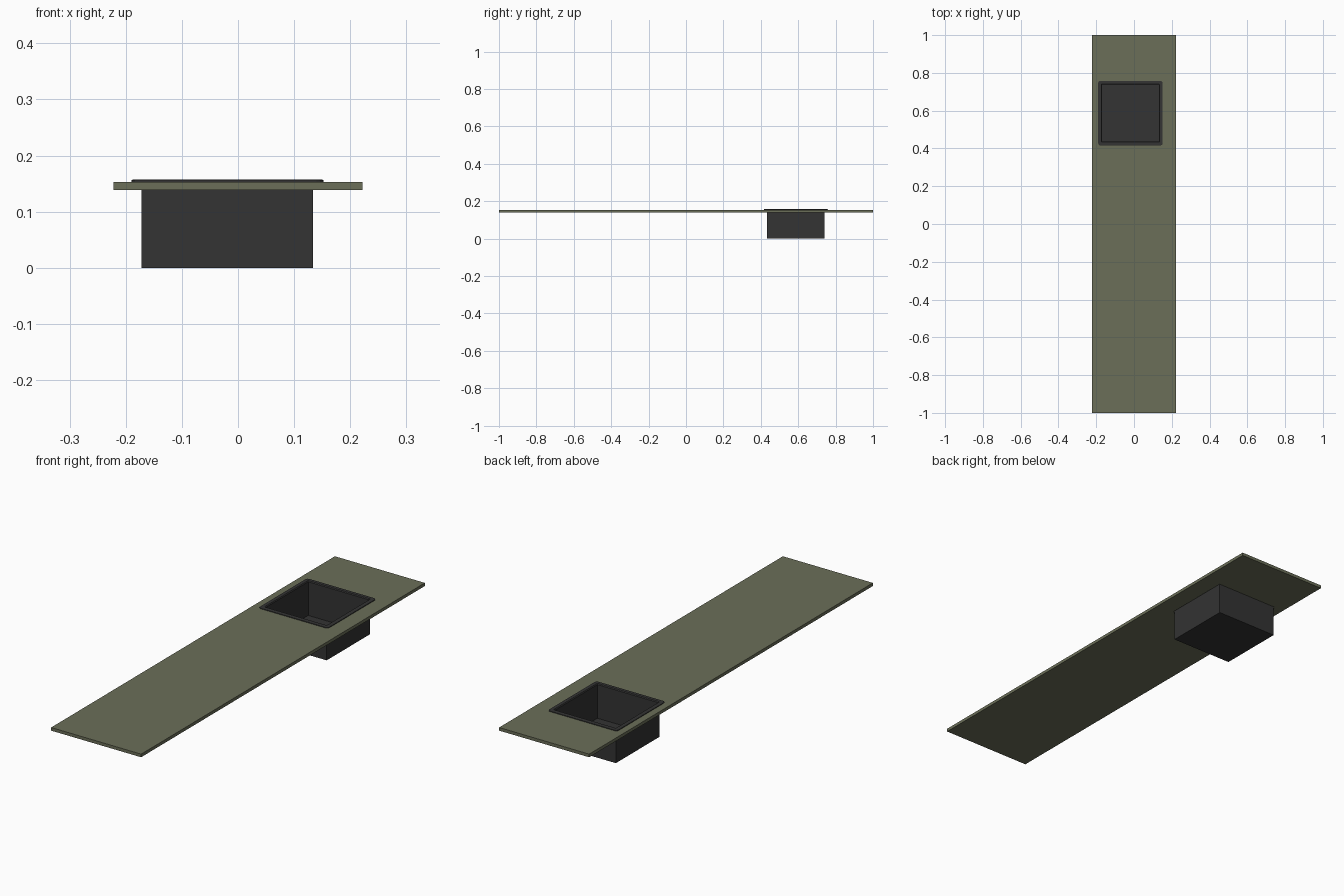
import bpy, bmesh, math

cube = bpy.data.objects.get("Cube")
if cube:
    bpy.data.objects.remove(cube)


def material(name, rgb):
    m = bpy.data.materials.new(name)
    m.use_nodes = True
    m.diffuse_color = (*rgb, 1)
    m.node_tree.nodes["Principled BSDF"].inputs["Base Color"].default_value = (*rgb, 1)
    return m


olive = material("olive stone", (0.145, 0.156, 0.098))
black = material("charcoal", (0.033, 0.033, 0.033))


def loft(name, center, rings, mat, closed):
    """Skin rounded rectangles given as (half width, half depth, corner radius, height)."""
    bm = bmesh.new()
    loops = []
    for hx, hy, r, z in rings:
        loop = []
        for k, (sx, sy) in enumerate(((1, 1), (-1, 1), (-1, -1), (1, -1))):
            for i in range(4):
                a = math.pi / 2 * (k + i / 3)
                loop.append(bm.verts.new((center[0] + sx * (hx - r) + r * math.cos(a),
                                          center[1] + sy * (hy - r) + r * math.sin(a), z)))
        loops.append(loop)
    pairs = list(zip(loops, loops[1:]))
    if closed:
        pairs.append((loops[-1], loops[0]))
    else:
        bm.faces.new(loops[0])
        bm.faces.new(loops[-1])
    for a, b in pairs:
        for i in range(len(a)):
            j = (i + 1) % len(a)
            bm.faces.new((a[i], a[j], b[j], b[i]))
    bmesh.ops.remove_doubles(bm, verts=bm.verts, dist=1e-5)
    bmesh.ops.recalc_face_normals(bm, faces=bm.faces)
    mesh = bpy.data.meshes.new(name)
    bm.to_mesh(mesh)
    bm.free()
    mesh.materials.append(mat)
    ob = bpy.data.objects.new(name, mesh)
    bpy.context.collection.objects.link(ob)
    return ob


sink = (-0.019, 0.587)
TOP, UNDER, RIM = 0.153, 0.139, 0.157

# Countertop: four slabs around the sink cutout
hole = 0.157
for name, x0, x1, y0, y1 in (
        ("counter_front", -0.222, 0.222, -1, sink[1] - hole),
        ("counter_back", -0.222, 0.222, sink[1] + hole, 1),
        ("counter_right", -0.222, sink[0] - hole, sink[1] - hole, sink[1] + hole),
        ("counter_left", sink[0] + hole, 0.222, sink[1] - hole, sink[1] + hole)):
    loft(name, ((x0 + x1) / 2, (y0 + y1) / 2),
         [((x1 - x0) / 2, (y1 - y0) / 2, 0, z) for z in (UNDER, TOP)], olive, False)

# Sink: outer shell, raised rim with clipped corners, then the open bowl
loft("sink", sink, [
    (0.153, 0.153, 0, 0),
    (0.153, 0.153, 0, TOP),
    (0.171, 0.171, 0.012, TOP),
    (0.171, 0.171, 0.012, RIM - 0.001),
    (0.169, 0.169, 0.011, RIM),
    (0.154, 0.154, 0.004, RIM),
    (0.151, 0.151, 0, TOP),
    (0.151, 0.151, 0, 0.003)], black, False)
